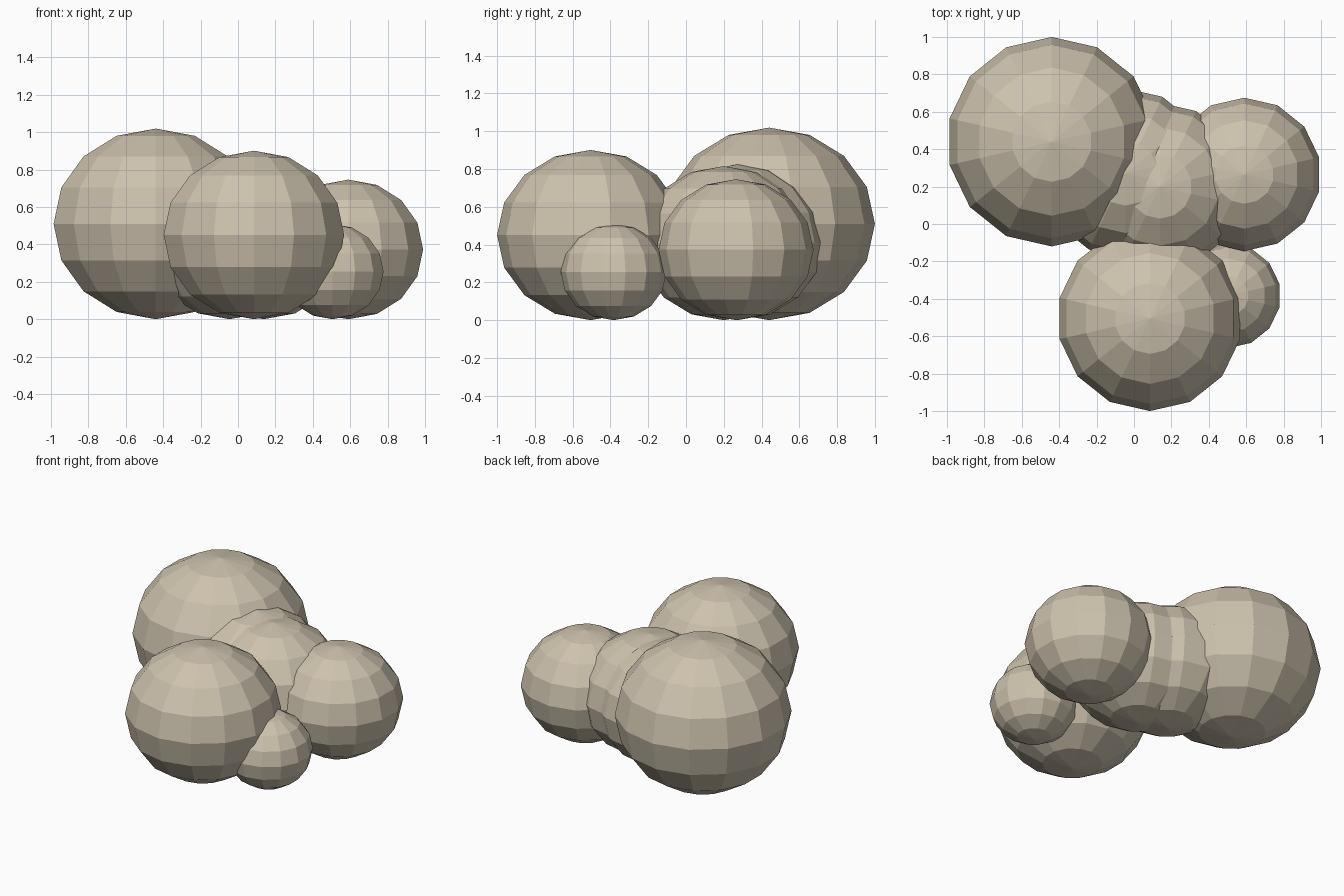
import bpy, bmesh
from mathutils import Matrix

if "Cube" in bpy.data.objects:
    bpy.data.objects.remove(bpy.data.objects["Cube"])

# Single beige colour
beige = bpy.data.materials.new("warm beige")
beige.diffuse_color = (0.61, 0.54, 0.42, 1)
beige.use_nodes = True
beige.node_tree.nodes["Principled BSDF"].inputs["Base Color"].default_value = beige.diffuse_color

SQUASH = 0.91  # every puff is slightly flattened and rests on the ground


def puff(name, x, y, r):
    """Low-poly flattened sphere standing on z = 0."""
    bm = bmesh.new()
    bmesh.ops.create_uvsphere(bm, u_segments=14, v_segments=8, radius=r)
    bmesh.ops.transform(bm, matrix=Matrix.Diagonal((1, 1, SQUASH, 1)), verts=bm.verts)
    bmesh.ops.translate(bm, vec=(0, 0, r * SQUASH), verts=bm.verts)
    mesh = bpy.data.meshes.new(name)
    bm.to_mesh(mesh)
    bm.free()
    mesh.materials.append(beige)
    obj = bpy.data.objects.new(name, mesh)
    obj.location = (x, y, 0)
    bpy.context.collection.objects.link(obj)


# Outer puffs
puff("large_back_puff", -0.44, 0.44, 0.56)
puff("front_puff", 0.085, -0.505, 0.495)
puff("right_puff", 0.59, 0.265, 0.41)
puff("small_puff", 0.505, -0.383, 0.28)
# Two overlapping puffs in the middle
puff("middle_left_puff", -0.045, 0.272, 0.453)
puff("middle_right_puff", 0.138, 0.20, 0.448)
